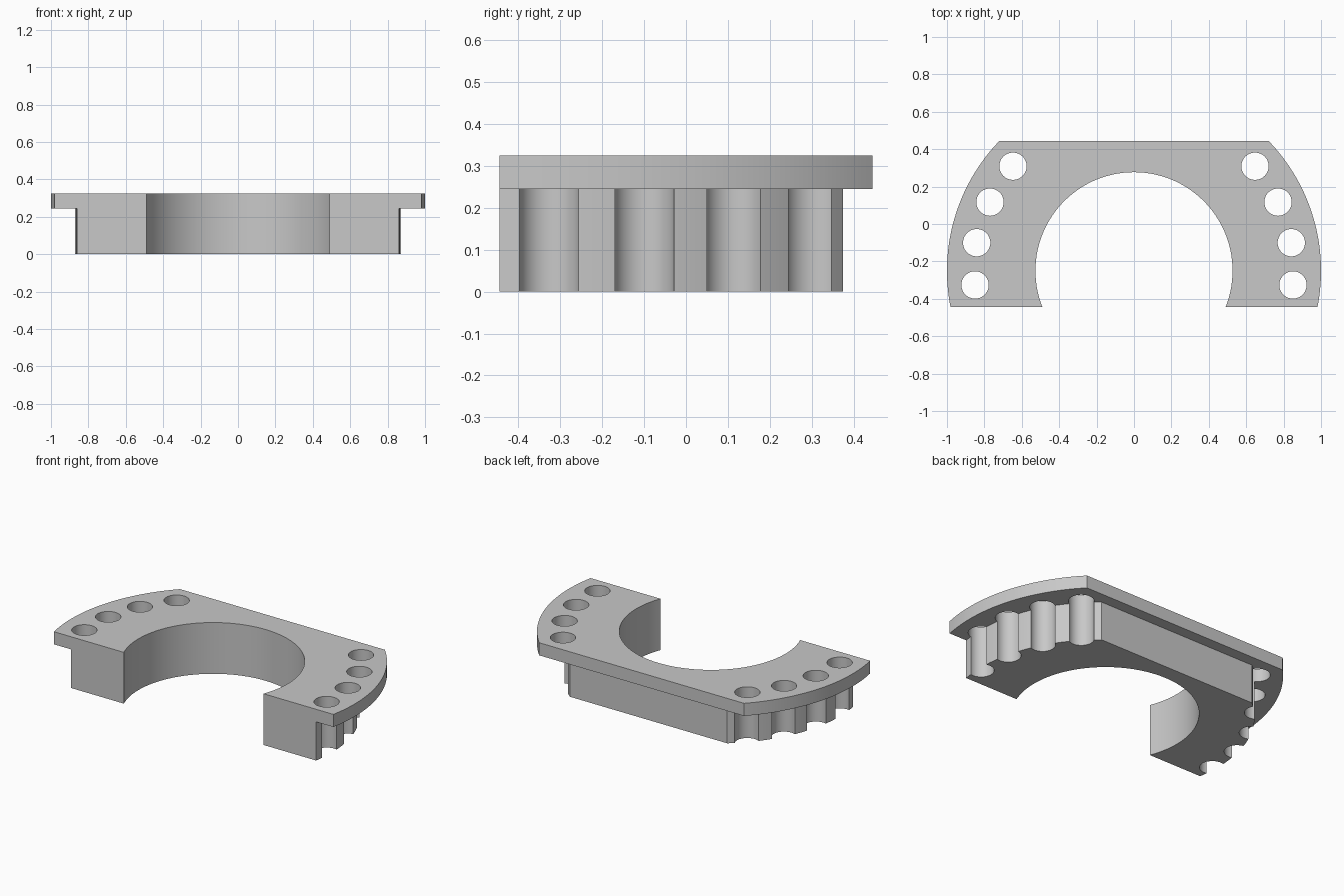
import bpy, bmesh
from math import asin, sqrt, pi, cos, sin

cube = bpy.data.objects.get("Cube")
if cube:
    bpy.data.objects.remove(cube, do_unlink=True)

FRONT, PLATE_BACK, BODY_BACK = -0.445, 0.445, 0.375
PLATE_Z, TOP_Z = 0.245, 0.325
BORE_Y, BORE_R = -0.25, 0.527
HOLE_R = 0.073
HOLES = [(0.647, 0.309), (0.77, 0.117), (0.841, -0.1), (0.85, -0.326)]

grey = bpy.data.materials.new("light grey")
grey.use_nodes = True
colour = (0.58, 0.58, 0.58, 1)
grey.diffuse_color = colour
grey.node_tree.nodes["Principled BSDF"].inputs["Base Color"].default_value = colour


def arc(cy, r, y0, y1, steps):
    """Points on the +x side of a circle, from height y0 to y1."""
    a0, a1 = asin((y0 - cy) / r), asin((y1 - cy) / r)
    angles = [a0 + (a1 - a0) * i / steps for i in range(steps + 1)]
    return [(r * cos(a), cy + r * sin(a)) for a in angles]


def prism(name, outline, z0, z1):
    """Extrude a closed outline into a solid."""
    bm = bmesh.new()
    face = bm.faces.new([bm.verts.new((x, y, z0)) for x, y in outline])
    ext = bmesh.ops.extrude_face_region(bm, geom=[face])
    verts = [v for v in ext["geom"] if isinstance(v, bmesh.types.BMVert)]
    bmesh.ops.translate(bm, verts=verts, vec=(0, 0, z1 - z0))
    bmesh.ops.recalc_face_normals(bm, faces=bm.faces)
    mesh = bpy.data.meshes.new(name)
    bm.to_mesh(mesh)
    bm.free()
    obj = bpy.data.objects.new(name, mesh)
    bpy.context.collection.objects.link(obj)
    mesh.materials.append(grey)
    return obj


def horseshoe(name, cy, r, back, z0, z1):
    """Arc-sided slab, flat at front and back, with an open bore at the front."""
    outer = arc(cy, r, FRONT, back, 32)
    a = asin((FRONT - BORE_Y) / BORE_R)
    n = 72
    bore = [(BORE_R * cos(t), BORE_Y + BORE_R * sin(t))
            for t in (pi - a + (2 * a - pi) * i / n for i in range(n + 1))]
    outline = outer + [(-x, y) for x, y in reversed(outer)] + bore
    return prism(name, outline, z0, z1)


plate = horseshoe("top_plate", -0.25, 1.0, PLATE_BACK, PLATE_Z, TOP_Z)
body = horseshoe("lower_body", -0.3, 0.872, BODY_BACK, 0, PLATE_Z)

# Bolt holes: pierce the plate and leave open grooves in the body
cutters = []
for side in (1, -1):
    for x, y in HOLES:
        ring = [(side * x + HOLE_R * cos(2 * pi * i / 48),
                 y + HOLE_R * sin(2 * pi * i / 48)) for i in range(48)]
        cutter = prism("hole_cutter", ring, -0.1, 0.45)
        cutter.hide_render = True
        cutters.append(cutter)

for part in (plate, body):
    for cutter in cutters:
        mod = part.modifiers.new("hole", "BOOLEAN")
        mod.operation = "DIFFERENCE"
        mod.solver = "EXACT"
        mod.object = cutter
    graph = bpy.context.evaluated_depsgraph_get()
    cut_mesh = bpy.data.meshes.new_from_object(part.evaluated_get(graph))
    part.modifiers.clear()
    part.data = cut_mesh

for cutter in cutters:
    bpy.data.objects.remove(cutter, do_unlink=True)

# Smooth curved walls, crisp edges
bpy.ops.object.select_all(action="DESELECT")
for part in (plate, body):
    part.select_set(True)
bpy.context.view_layer.objects.active = plate
bpy.ops.object.shade_smooth_by_angle(angle=0.5)
